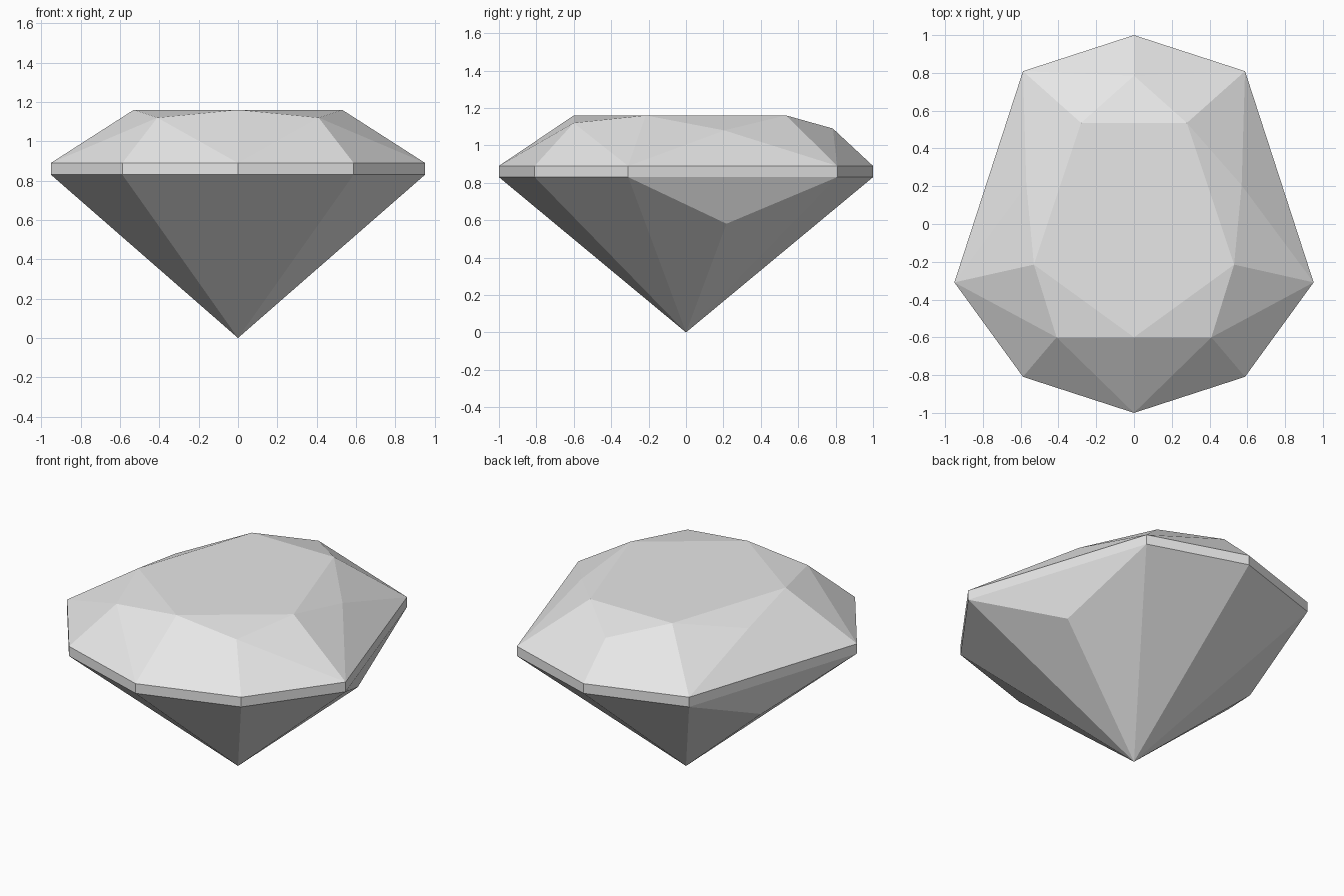
import bpy, bmesh
from math import cos, sin, radians

if "Cube" in bpy.data.objects:
    bpy.data.objects.remove(bpy.data.objects["Cube"], do_unlink=True)

GIRDLE_LOW, GIRDLE_HIGH, TABLE = 0.83, 0.89, 1.16


def material(name, colour):
    mat = bpy.data.materials.new(name)
    mat.use_nodes = True
    mat.diffuse_color = colour
    mat.node_tree.nodes["Principled BSDF"].inputs["Base Color"].default_value = colour
    return mat


# Right-half corners, mirrored across x; the faceted stone is their convex shell
half = [(0, 0, 0)]

# Girdle: a decagon with one corner cut away on each side
for angle in (90, 54, -18, -54, -90):
    for z in (GIRDLE_LOW, GIRDLE_HIGH):
        half.append((cos(radians(angle)), sin(radians(angle)), z))

# Pavilion: the cut corner's edge still reaches the lower side facet
keep = 0.7
half.append((keep * cos(radians(18)), keep * sin(radians(18)), keep * GIRDLE_LOW))

# Crown: flat table and its sloping shoulder corners
half += [(0.28, 0.535, TABLE), (0.53, -0.215, TABLE), (0, -0.6, TABLE)]
half += [(0, 0.785, 1.09), (0.57, 0.205, 1.08), (0.41, -0.6, 1.12)]

bm = bmesh.new()
for x, y, z in half:
    bm.verts.new((x, y, z))
    if x > 0.001:
        bm.verts.new((-x, y, z))
bmesh.ops.remove_doubles(bm, verts=bm.verts[:], dist=0.0001)
bmesh.ops.convex_hull(bm, input=bm.verts[:])
bmesh.ops.dissolve_limit(bm, angle_limit=radians(0.5), verts=bm.verts[:], edges=bm.edges[:])
bmesh.ops.recalc_face_normals(bm, faces=bm.faces[:])

mesh = bpy.data.meshes.new("gemstone")
bm.to_mesh(mesh)
bm.free()
mesh.materials.append(material("pale grey", (0.8, 0.8, 0.8, 1)))
gem = bpy.data.objects.new("gemstone", mesh)
bpy.context.collection.objects.link(gem)
